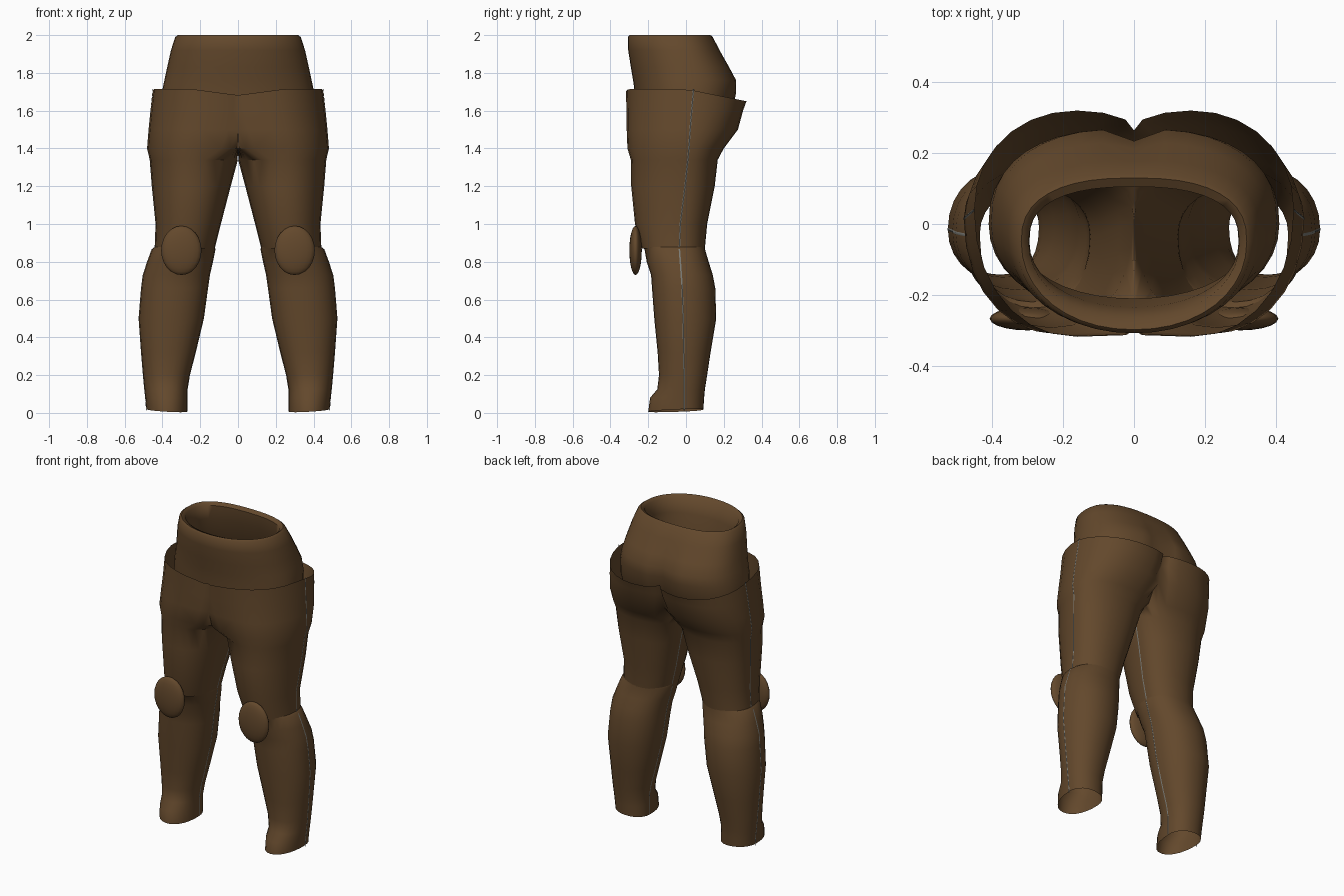
import bpy, bmesh, math

if "Cube" in bpy.data.objects:
    bpy.data.objects.remove(bpy.data.objects["Cube"])

brown = bpy.data.materials.new("brown cloth")
brown.diffuse_color = (0.125, 0.065, 0.025, 1)
brown.use_nodes = True
brown.node_tree.nodes["Principled BSDF"].inputs["Base Color"].default_value = brown.diffuse_color
grey = bpy.data.materials.new("grey seam")
grey.diffuse_color = (0.2, 0.2, 0.18, 1)
grey.use_nodes = True
grey.node_tree.nodes["Principled BSDF"].inputs["Base Color"].default_value = grey.diffuse_color


def finish(name, bm, mirror=False, angle=40, mat=brown):
    mesh = bpy.data.meshes.new(name)
    bm.to_mesh(mesh)
    bm.free()
    mesh.materials.append(mat)
    ob = bpy.data.objects.new(name, mesh)
    bpy.context.collection.objects.link(ob)
    if mirror:
        ob.modifiers.new("other side", 'MIRROR')
    bpy.ops.object.select_all(action='DESELECT')
    ob.select_set(True)
    bpy.context.view_layer.objects.active = ob
    bpy.ops.object.shade_smooth_by_angle(angle=math.radians(angle))
    return ob


def half_ring(ring, back, n_in, n_out, segs):
    """Half of a rounded cross-section, counter-clockwise from above.
    n_in and n_out set how square the low-x and high-x corners are."""
    z, x0, x1, yf, ym, yb = ring
    cx, rx = (x0 + x1) / 2, (x1 - x0) / 2
    ry = yb - ym if back else yf - ym
    pts = []
    for i in range(segs + 1):
        u = math.pi * i / segs
        c, s = math.cos(u), max(math.sin(u), 0)
        if not back:
            c = -c
        n = n_in if c < 0 else n_out
        x = math.copysign(abs(c) ** (2 / n), c) * rx
        pts.append((cx + x, ym + s ** (2 / n) * ry, z))
    return pts


def loft(bm, rows):
    """Skin a list of point rows, leaving out faces on the centre plane."""
    rows = [[bm.verts.new(p) for p in r] for r in rows]
    for a, b in zip(rows, rows[1:]):
        for i in range(len(a) - 1):
            q = (a[i], a[i + 1], b[i + 1], b[i])
            if any(abs(v.co.x) > 1e-5 for v in q):
                bm.faces.new(q)


def leg_part(name, rings, shape, square_above):
    bm = bmesh.new()
    for back in (False, True):
        rows = []
        for k, r in enumerate(rings):
            n_in = 4 if not back and r[0] > square_above else 2.2
            rows.append([shape(k, max(x, 0), y, z)
                         for x, y, z in half_ring(r, back, n_in, 2.1, 14)])
        loft(bm, rows)
    bmesh.ops.remove_doubles(bm, verts=bm.verts, dist=1e-5)
    return finish(name, bm, mirror=True)


def seam(name, rings, col):
    """Fine raised strip along one side of a sleeve."""
    bm = bmesh.new()
    out = 0.0015 if col == 2 else -0.0015
    w = 0.004 if col == 2 else -0.004
    rows = [[(r[col], r[4] - w, r[0]), (r[col] + out, r[4], r[0]),
             (r[col], r[4] + w, r[0])] for r in rings if r[col] > 0]
    loft(bm, rows)
    finish(name, bm, mirror=True, mat=grey)


# Thigh sleeves: z, inner x, outer x, front y, seam y, back y
thigh = [
    (0.87, 0.125, 0.44, -0.235, -0.035, 0.10),
    (1.00, 0.092, 0.435, -0.27, -0.03, 0.112),
    (1.20, 0.04, 0.455, -0.29, -0.005, 0.152),
    (1.34, 0.002, 0.466, -0.292, 0.01, 0.168),
    (1.40, -0.05, 0.48, -0.31, 0.015, 0.20),
    (1.50, -0.10, 0.472, -0.314, 0.022, 0.275),
    (1.60, -0.13, 0.462, -0.315, 0.03, 0.302),
    (1.715, -0.13, 0.45, -0.318, 0.04, 0.32),
]


def thigh_shape(k, x, y, z):
    # upper hem dips at the back and in the middle
    if k == len(thigh) - 1:
        z -= 0.065 * max(0, y / 0.32) + 0.033 * max(0, 1 - x / 0.25) * (y < 0.1)
    return x, y, z


leg_part("thigh_sleeves", thigh, thigh_shape, 1.35)
seam("outer_thigh_seams", thigh, 2)
seam("inner_thigh_seams", thigh, 1)

# Shin sleeves, flaring over the instep and tucked into the thigh hem
shin = [
    (0.012, 0.268, 0.485, -0.20, -0.01, 0.092),
    (0.08, 0.268, 0.49, -0.19, -0.01, 0.096),
    (0.125, 0.268, 0.495, -0.152, -0.01, 0.10),
    (0.20, 0.256, 0.502, -0.143, -0.01, 0.112),
    (0.32, 0.225, 0.512, -0.15, -0.012, 0.13),
    (0.50, 0.182, 0.525, -0.168, -0.015, 0.16),
    (0.66, 0.16, 0.512, -0.18, -0.02, 0.155),
    (0.73, 0.15, 0.503, -0.185, -0.025, 0.142),
    (0.80, 0.134, 0.48, -0.208, -0.03, 0.12),
    (0.868, 0.12, 0.455, -0.22, -0.035, 0.10),
    (0.880, 0.123, 0.439, -0.237, -0.035, 0.10),
]


def shin_shape(k, x, y, z):
    if k == 0:
        z += (x - 0.376) * 0.06 + (y + 0.05) * 0.04
    return x, y, max(z, 0)


leg_part("shin_sleeves", shin, shin_shape, 9)
seam("outer_shin_seams", shin[:-1], 2)
seam("inner_shin_seams", shin[:-1], 1)

# Waist: outside from the hidden lower edge to the rim, then down the inside
# z, half width, front y, middle y, back y, cleft depth
waist = [
    (1.48, 0.40, -0.26, 0.0, 0.19, 0.04),
    (1.60, 0.41, -0.265, 0.0, 0.25, 0.04),
    (1.70, 0.403, -0.272, 0.0, 0.27, 0.038),
    (1.76, 0.39, -0.28, 0.0, 0.27, 0.036),
    (1.83, 0.375, -0.292, -0.01, 0.232, 0.02),
    (1.92, 0.355, -0.306, -0.03, 0.18, 0.004),
    (1.99, 0.332, -0.308, -0.05, 0.142, 0),
    (2.00, 0.318, -0.298, -0.05, 0.13, 0),
    (1.985, 0.297, -0.265, -0.05, 0.105, 0),
    (1.90, 0.295, -0.235, -0.05, 0.112, 0),
    (1.75, 0.33, -0.21, -0.02, 0.17, 0),
]
bm = bmesh.new()
for back in (False, True):
    rows = []
    for z, w, yf, ym, yb, cleft in waist:
        n = 2.5 if back else 2.1
        row = half_ring((z, -w, w, yf, ym, yb), back, n, n, 20)
        if back:
            row = [(x, y - cleft * math.exp(-(x / 0.05) ** 2), z) for x, y, z in row]
        rows.append(row)
    loft(bm, rows)
bmesh.ops.remove_doubles(bm, verts=bm.verts, dist=1e-5)
finish("waist", bm, angle=60)

# Knee pads: flattened rounded discs
for side, label in ((-1, "left"), (1, "right")):
    bm = bmesh.new()
    bmesh.ops.create_uvsphere(bm, u_segments=20, v_segments=12, radius=1)
    for v in bm.verts:
        x, y, z = v.co
        v.co = (side * 0.30 + x * 0.107, -0.267 + y * 0.033, 0.86 + z * 0.13)
    finish(label + "_knee_pad", bm, angle=60)
